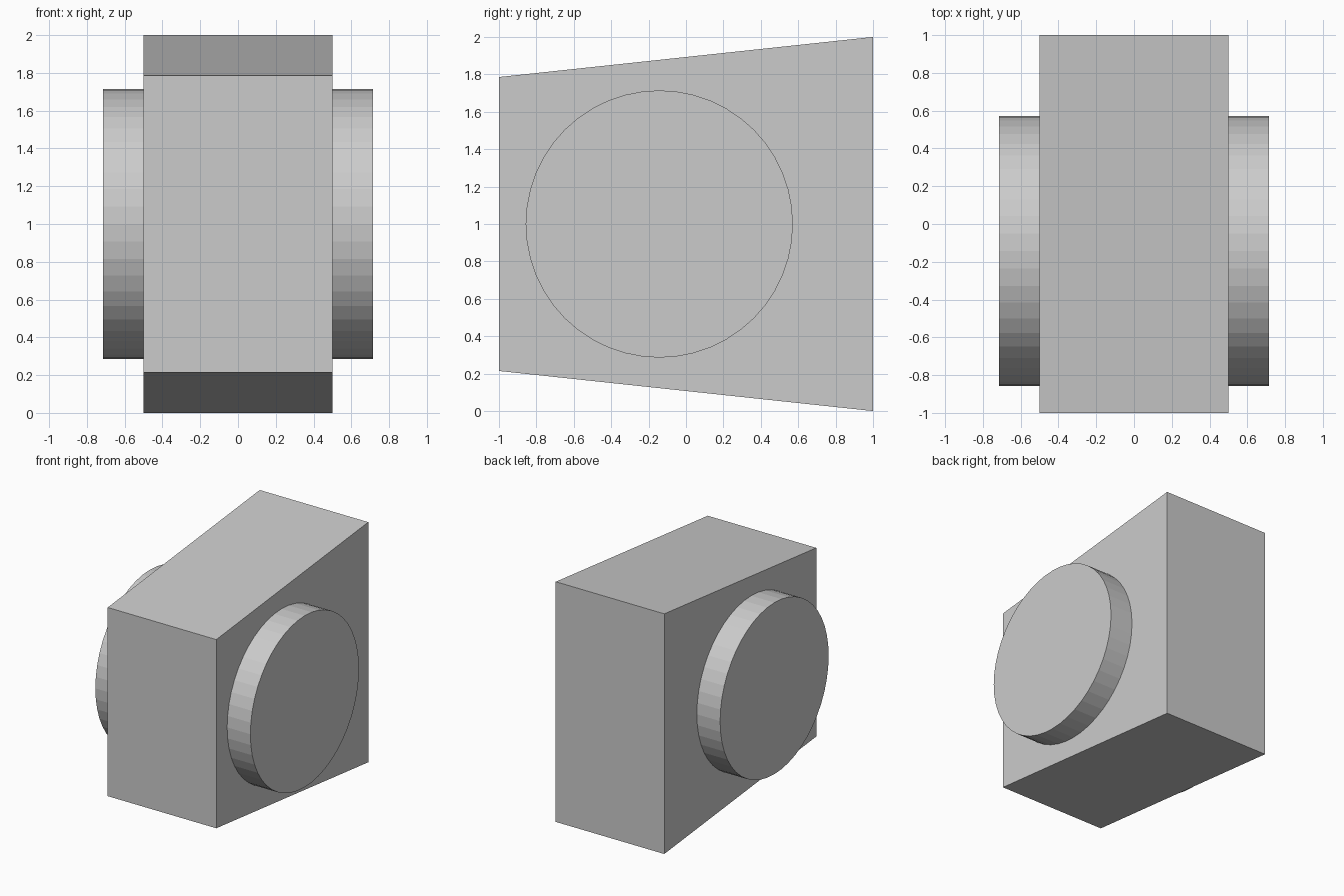
import bpy, bmesh, math

if "Cube" in bpy.data.objects:
    bpy.data.objects.remove(bpy.data.objects["Cube"])

U = 1 / 7  # design module

# Tapered body: side profile (y, z) extruded across x
profile = [(-1, 1.5 * U), (1, 0), (1, 2), (-1, 2 - 1.5 * U)]
bm = bmesh.new()
face = bm.faces.new([bm.verts.new((-0.5, y, z)) for y, z in profile])
ext = bmesh.ops.extrude_face_region(bm, geom=[face])
bmesh.ops.translate(bm, vec=(1, 0, 0),
                    verts=[v for v in ext["geom"] if isinstance(v, bmesh.types.BMVert)])
bmesh.ops.recalc_face_normals(bm, faces=bm.faces)
mesh = bpy.data.meshes.new("tapered_body")
bm.to_mesh(mesh)
bm.free()
bpy.context.collection.objects.link(bpy.data.objects.new("tapered_body", mesh))

# Round drum passing through the body and showing on both sides
bpy.ops.mesh.primitive_cylinder_add(vertices=48, radius=5 * U, depth=10 * U,
                                    location=(0, -U, 1),
                                    rotation=(0, math.pi / 2, 0))
bpy.context.object.name = "side_drum"
